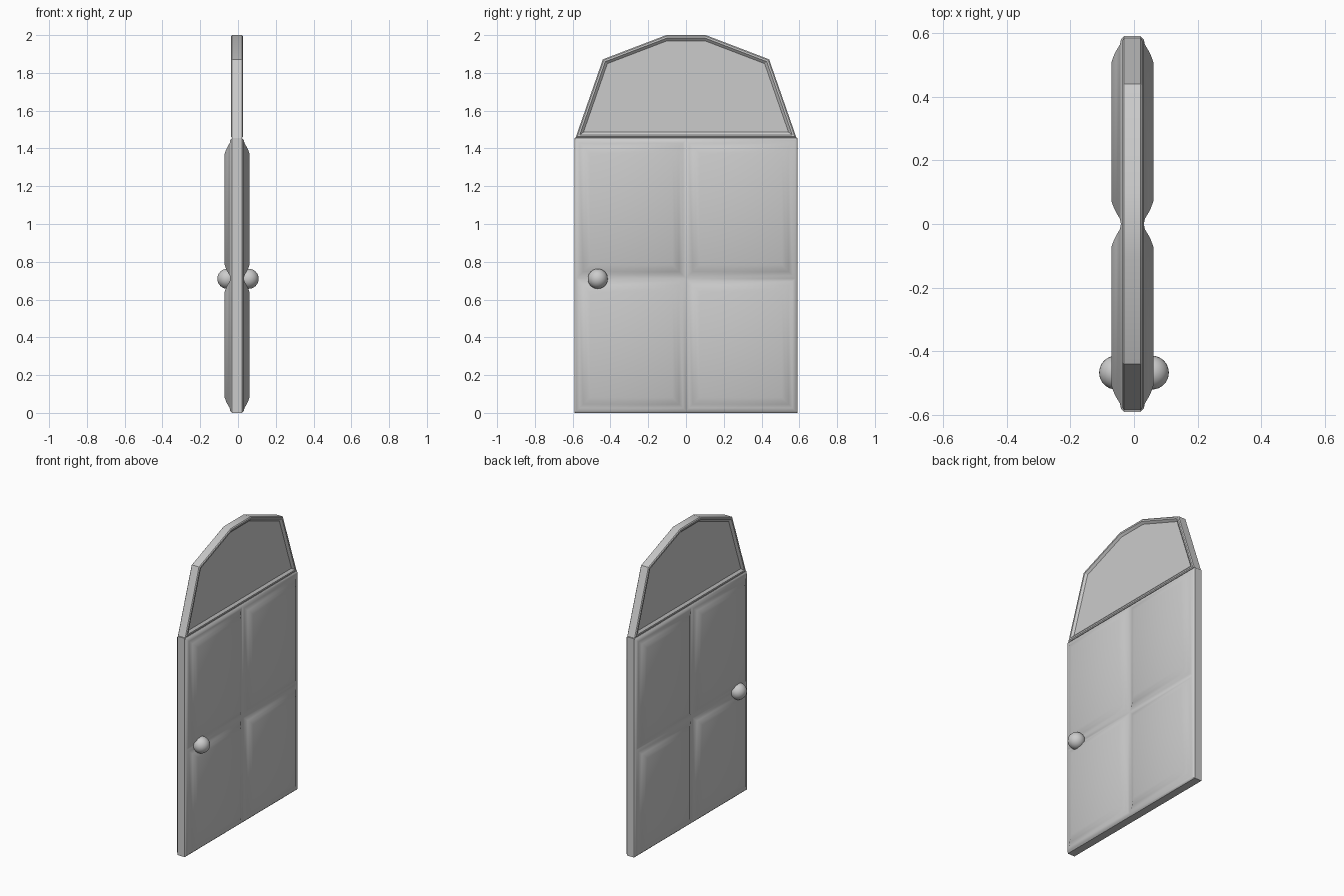
import bpy, bmesh, math

if "Cube" in bpy.data.objects:
    bpy.data.objects.remove(bpy.data.objects["Cube"])

CX = -0.005  # the slab sits slightly off centre


def finish(name, bm, angle):
    bmesh.ops.remove_doubles(bm, verts=bm.verts, dist=1e-4)
    bmesh.ops.recalc_face_normals(bm, faces=bm.faces)
    me = bpy.data.meshes.new(name)
    bm.to_mesh(me)
    bm.free()
    ob = bpy.data.objects.new(name, me)
    bpy.context.collection.objects.link(ob)
    bpy.ops.object.select_all(action='DESELECT')
    ob.select_set(True)
    bpy.context.view_layer.objects.active = ob
    bpy.ops.object.shade_smooth_by_angle(angle=math.radians(angle))
    return ob


def loft(bm, rings, caps):
    """Join rings of (x, y, z) points with quads; caps: ring indices to fill."""
    vs = [[bm.verts.new(p) for p in r] for r in rings]
    for a, b in zip(vs, vs[1:]):
        n = len(a)
        for i in range(n):
            bm.faces.new((a[i], a[(i + 1) % n], b[(i + 1) % n], b[i]))
    for c in caps:
        bm.faces.new(vs[c])


def rect(x, y0, y1, z0, z1):
    return [(x, y0, z0), (x, y1, z0), (x, y1, z1), (x, y0, z1)]


# Door: four raised panels on each side, joined by a chamfered rim
YE, Z0, ZM, Z1 = 0.58, 0.01, 0.712, 1.444
PROFILE = [(0, .036), (.016, .039), (.036, .051), (.05, .058), (.072, .066)]
bm = bmesh.new()
for s in (-1, 1):
    for y0, y1 in ((-YE, 0), (0, YE)):
        for z0, z1 in ((Z0, ZM), (ZM, Z1)):
            loft(bm, [rect(CX + s * h, y0 + d, y1 - d, z0 + d, z1 - d)
                      for d, h in PROFILE], [-1])
rim = []
for x, g in ((.036, 0), (.026, .01), (-.026, .01), (-.036, 0)):
    y, a, b = YE + g, Z0 - g, Z1 + g
    rim.append([(CX + x, p, q) for p, q in (
        (-y, a), (0, a), (y, a), (y, ZM), (y, b), (0, b), (-y, b), (-y, ZM))])
loft(bm, rim, [])
finish("door_panel", bm, 40)

# Arched top light: faceted outline with a shallow recessed pane
HALF = [(.585, 1.456), (.44, 1.872), (.105, 2.0)]
OUTLINE = HALF + [(-y, z) for y, z in reversed(HALF)]


def inset(d):
    """Outline moved inwards by d with mitred corners."""
    out, n = [], len(OUTLINE)
    for i, (y, z) in enumerate(OUTLINE):
        ns = []
        for (a, b), (c, e) in ((OUTLINE[i - 1], (y, z)), ((y, z), OUTLINE[(i + 1) % n])):
            l = math.hypot(c - a, e - b)
            ns.append((-(e - b) / l, (c - a) / l))
        (ay, az), (by, bz) = ns
        k = d / (1 + ay * by + az * bz)
        out.append((y + k * (ay + by), z + k * (az + bz)))
    return out


SIDE = [(.03, .018), (.016, .031), (.006, .031), (0, .026)]
steps = SIDE + [(d, -h) for d, h in reversed(SIDE)]
bm = bmesh.new()
loft(bm, [[(CX + h, y, z) for y, z in inset(d)] for d, h in steps], [0, -1])
finish("arched_top", bm, 25)

# Round knobs on both faces
for s, side in ((-1, "left"), (1, "right")):
    bm = bmesh.new()
    bmesh.ops.create_uvsphere(bm, u_segments=32, v_segments=16, radius=.053)
    bmesh.ops.translate(bm, verts=bm.verts, vec=(s * .0565, -.467, .71))
    finish("knob_" + side, bm, 40)
